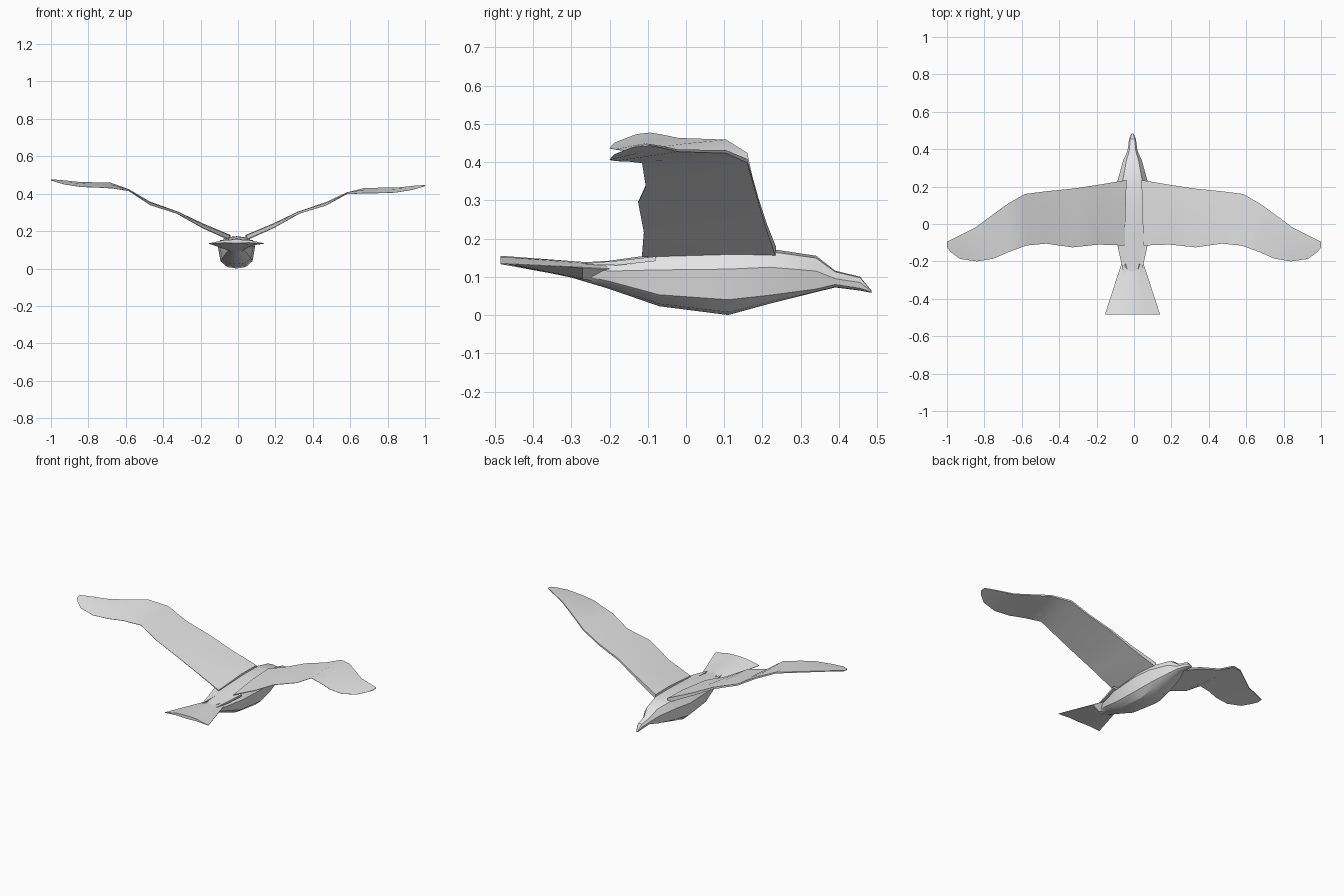
import bpy, bmesh
from mathutils import Vector

cube = bpy.data.objects.get("Cube")
if cube:
    bpy.data.objects.remove(cube, do_unlink=True)

grey = bpy.data.materials.new("plumage_grey")
grey.use_nodes = True
grey.diffuse_color = (0.8, 0.8, 0.8, 1)
grey.node_tree.nodes["Principled BSDF"].inputs["Base Color"].default_value = (0.8, 0.8, 0.8, 1)

MID = -0.008  # centre line of the body


def loft(name, rings, angle=0.5):
    """Skin closed rings of equal length and cap both ends."""
    bm = bmesh.new()
    loops = [[bm.verts.new(p) for p in ring] for ring in rings]
    n = len(loops[0])
    for a, b in zip(loops, loops[1:]):
        for i in range(n):
            j = (i + 1) % n
            bm.faces.new((a[i], a[j], b[j], b[i]))
    bm.faces.new(loops[0])
    bm.faces.new(loops[-1])
    bmesh.ops.recalc_face_normals(bm, faces=bm.faces)
    mesh = bpy.data.meshes.new(name)
    bm.to_mesh(mesh)
    bm.free()
    mesh.materials.append(grey)
    obj = bpy.data.objects.new(name, mesh)
    bpy.context.collection.objects.link(obj)
    bpy.ops.object.select_all(action='DESELECT')
    obj.select_set(True)
    bpy.context.view_layer.objects.active = obj
    bpy.ops.object.shade_smooth_by_angle(angle=angle)
    return obj


def mirrored(y, half):
    """Full ring from a half profile running from top centre to bottom centre."""
    pts = half + [(-x, z) for x, z in half[-2:0:-1]]
    return [(MID + x, y, z) for x, z in pts]


# Body with head and beak: y, half width, top, side, lower edge, keel
body = [
    (0.485, 0.005, 0.064, 0.062, 0.060, 0.058),
    (0.455, 0.018, 0.100, 0.085, 0.070, 0.064),
    (0.39, 0.027, 0.116, 0.095, 0.080, 0.072),
    (0.34, 0.05, 0.155, 0.115, 0.068, 0.060),
    (0.22, 0.083, 0.173, 0.125, 0.052, 0.030),
    (0.11, 0.10, 0.171, 0.120, 0.040, 0.0),
    (-0.07, 0.09, 0.160, 0.118, 0.053, 0.023),
    (-0.20, 0.06, 0.142, 0.115, 0.088, 0.068),
    (-0.30, 0.025, 0.136, 0.125, 0.110, 0.098),
]
loft("body", [mirrored(y, [(0, t), (0.65 * w, t - 0.15 * (t - s)), (w, s),
                           (0.86 * w, e), (0.5 * w, k + 0.2 * (e - k)), (0, k)])
              for y, w, t, s, e, k in body])

# Fanned tail, slightly arched: y, half width, top, side, underside
tail = [(-0.18, 0.048, 0.138, 0.118, 0.075),
        (-0.27, 0.078, 0.139, 0.123, 0.092),
        (-0.485, 0.148, 0.155, 0.133, 0.136)]
loft("tail", [mirrored(y, [(0, t), (0.45 * w, t - 0.003), (w, s + 0.002),
                           (w, s), (0.45 * w, u + 0.002), (0, u)])
              for y, w, t, s, u in tail])

# Wing ribs: leading edge point, trailing edge point, thickness
ribs = [
    ((0.04, 0.235, 0.165), (0.05, -0.115, 0.155), 0.028),
    ((0.19, 0.21, 0.233), (0.19, -0.11, 0.217), 0.018),
    ((0.32, 0.19, 0.298), (0.33, -0.125, 0.295), 0.012),
    ((0.47, 0.175, 0.350), (0.47, -0.105, 0.337), 0.010),
    ((0.585, 0.16, 0.403), (0.575, -0.115, 0.398), 0.010),
    ((0.68, 0.105, 0.427), (0.67, -0.15, 0.402), 0.008),
    ((0.85, -0.02, 0.430), (0.75, -0.185, 0.403), 0.006),
    ((0.94, -0.065, 0.440), (0.84, -0.20, 0.406), 0.005),
    ((1.0, -0.095, 0.445), (0.93, -0.187, 0.420), 0.004),
    ((1.0, -0.125, 0.442), (0.98, -0.15, 0.435), 0.003),
]


def rib_ring(lead, trail, thick, side):
    lead, trail = Vector(lead), Vector(trail)
    ring = []
    # Upper surface backwards, then lower surface forwards
    for t, h in ((0, 0.5), (0.4, 0.6), (1, 0.1), (1, -0.1), (0.4, -0.4), (0, -0.5)):
        p = lead.lerp(trail, t)
        # The right outer wing is held a little higher
        lift = 0.03 * min(max((p.x - 0.45) / 0.25, 0), 1) if side < 0 else 0
        ring.append((side * p.x, p.y, p.z + h * thick + lift))
    return ring


for side, label in ((1, "left"), (-1, "right")):
    loft(label + "_wing", [rib_ring(*r, side) for r in ribs])

    # Pointed feathers behind the wing root
    tufts = []
    for y, inner, outer, z, h in ((-0.08, 0.03, 0.088, 0.153, 0.012),
                                  (-0.18, 0.035, 0.066, 0.142, 0.012),
                                  (-0.262, 0.044, 0.048, 0.135, 0.003)):
        tufts.append([(MID + side * x, y, z + d) for x, d in
                      ((inner, 0), (outer, 0), (outer, -h), (inner, -h))])
    loft(label + "_root_feathers", tufts)
